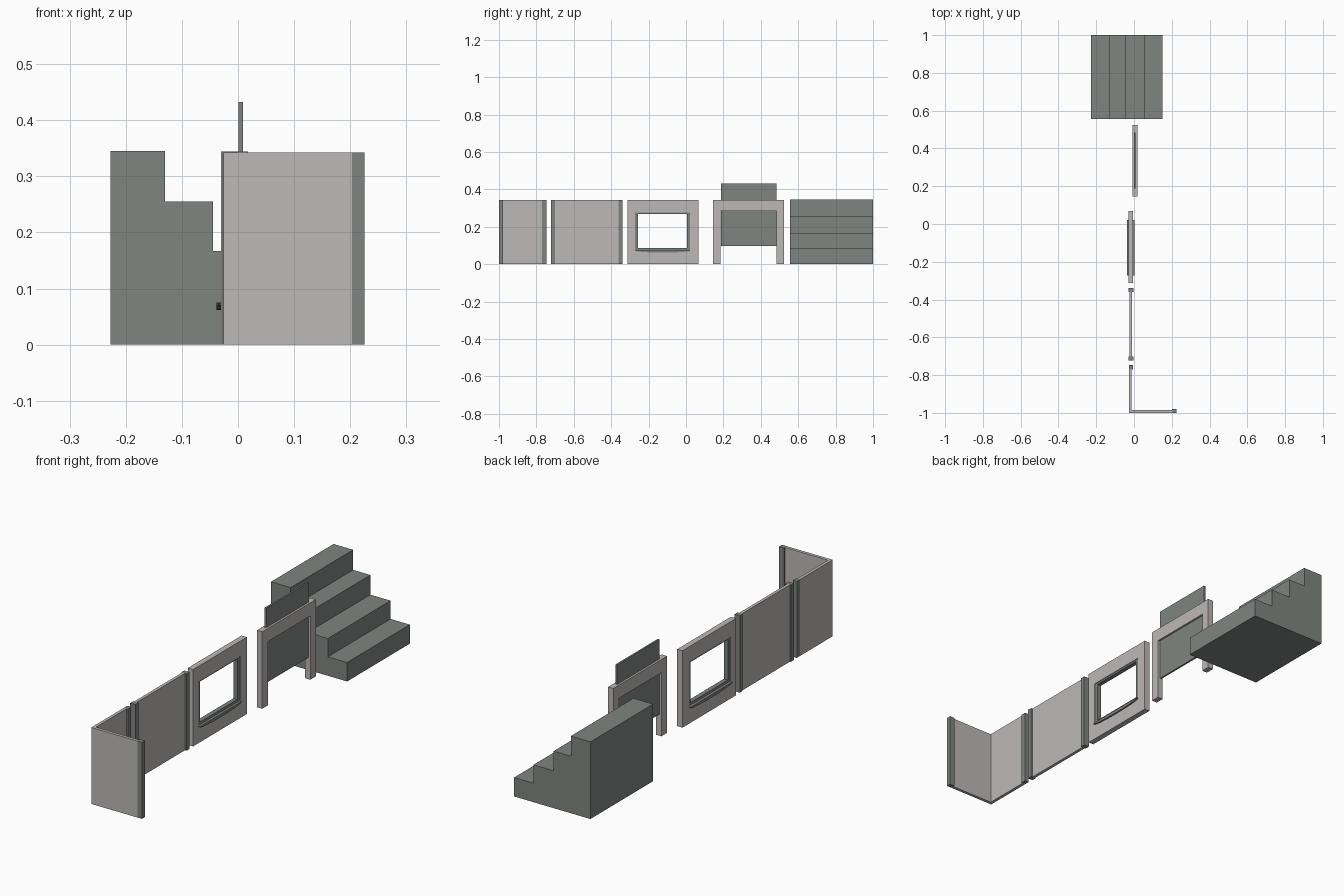
import bpy, bmesh, math

if "Cube" in bpy.data.objects:
    bpy.data.objects.remove(bpy.data.objects["Cube"])


def material(name, rgb):
    m = bpy.data.materials.new(name)
    m.diffuse_color = (*rgb, 1)
    m.use_nodes = True
    m.node_tree.nodes["Principled BSDF"].inputs["Base Color"].default_value = m.diffuse_color
    return m


LIGHT = material("light_panel", (0.51, 0.48, 0.475))
DARK = material("dark_trim", (0.21, 0.235, 0.22))


def prism(name, profile, axis, lo, hi, mat):
    """Extrude a closed 2D profile along x (profile = y,z), y (x,z) or z (x,y)."""
    def place(p, t):
        return {"x": (t, *p), "y": (p[0], t, p[1]), "z": (*p, t)}[axis]
    bm = bmesh.new()
    face = bm.faces.new([bm.verts.new(place(p, lo)) for p in profile])
    ext = bmesh.ops.extrude_face_region(bm, geom=[face])
    for v in ext["geom"]:
        if isinstance(v, bmesh.types.BMVert):
            v.co["xyz".index(axis)] = hi
    bmesh.ops.recalc_face_normals(bm, faces=bm.faces)
    mesh = bpy.data.meshes.new(name)
    bm.to_mesh(mesh)
    bm.free()
    mesh.materials.append(mat)
    ob = bpy.data.objects.new(name, mesh)
    bpy.context.collection.objects.link(ob)
    return ob


def box(name, x, y, z, mat):
    return prism(name, [(x[0], y[0]), (x[1], y[0]), (x[1], y[1]), (x[0], y[1])],
                 "z", z[0], z[1], mat)


def ring(name, x, y, z, hole_y, hole_z, mat):
    """Rectangular plate in the y-z plane with a rectangular opening."""
    bm = bmesh.new()

    def loop(xx, ys, zs):
        return [bm.verts.new((xx, a, b)) for a, b in
                ((ys[0], zs[0]), (ys[1], zs[0]), (ys[1], zs[1]), (ys[0], zs[1]))]
    loops = [loop(x[0], y, z), loop(x[1], y, z),
             loop(x[1], hole_y, hole_z), loop(x[0], hole_y, hole_z)]
    for i in range(4):
        a, b = loops[i], loops[(i + 1) % 4]
        for j in range(4):
            k = (j + 1) % 4
            bm.faces.new((a[j], a[k], b[k], b[j]))
    bmesh.ops.recalc_face_normals(bm, faces=bm.faces)
    mesh = bpy.data.meshes.new(name)
    bm.to_mesh(mesh)
    bm.free()
    mesh.materials.append(mat)
    ob = bpy.data.objects.new(name, mesh)
    bpy.context.collection.objects.link(ob)
    return ob


H = 0.344

# Stairs
edges = [-0.227, -0.13, -0.045, 0.055, 0.15]
heights = [0.345, 0.255, 0.167, 0.085]
steps = [(edges[0], 0)]
for i, h in enumerate(heights):
    steps += [(edges[i], h), (edges[i + 1], h)]
steps.append((edges[-1], 0))
prism("stairs", steps, "y", 0.557, 1.0, DARK)

# Doorway wall with raised sliding door
prism("doorway_wall", [(0.145, 0), (0.145, H), (0.525, H), (0.525, 0), (0.485, 0),
                       (0.485, 0.285), (0.185, 0.285), (0.185, 0)], "x", -0.008, 0.018, LIGHT)
box("sliding_door", (0.001, 0.009), (0.187, 0.485), (0.097, 0.432), DARK)

# Window wall, frame and curved sills on both faces
ring("window_wall", (-0.03, -0.004), (-0.312, 0.068), (0, H),
     (-0.273, 0.022), (0.076, 0.277), LIGHT)
ring("window_frame", (-0.027, -0.007), (-0.273, 0.022), (0.076, 0.277),
     (-0.257, 0.006), (0.088, 0.269), DARK)
sill = [(-0.273, 0.076), (0.022, 0.076)]
sill += [(-0.1255 + 0.1475 * math.cos(math.pi * i / 12),
          0.073 - 0.011 * math.sin(math.pi * i / 12)) for i in range(13)]
prism("window_sill_outer", sill, "x", -0.038, -0.03, DARK)
prism("window_sill_inner", sill, "x", -0.004, 0.003, DARK)

# Plain wall with end posts
box("plain_wall", (-0.024, -0.010), (-0.702, -0.358), (0, H), LIGHT)
for i, y in enumerate((-0.722, -0.361)):
    box(f"plain_wall_post_{i}", (-0.028, -0.002), (y, y + 0.021), (0, H), DARK)

# Corner wall with end posts
prism("corner_wall", [(-0.026, -1), (0.203, -1), (0.203, -0.986), (-0.012, -0.986),
                      (-0.012, -0.767), (-0.026, -0.767)], "z", 0, 0.342, LIGHT)
box("corner_post_side", (-0.026, -0.006), (-0.77, -0.746), (0, 0.342), DARK)
box("corner_post_front", (0.2, 0.225), (-1, -0.979), (0, 0.342), DARK)
